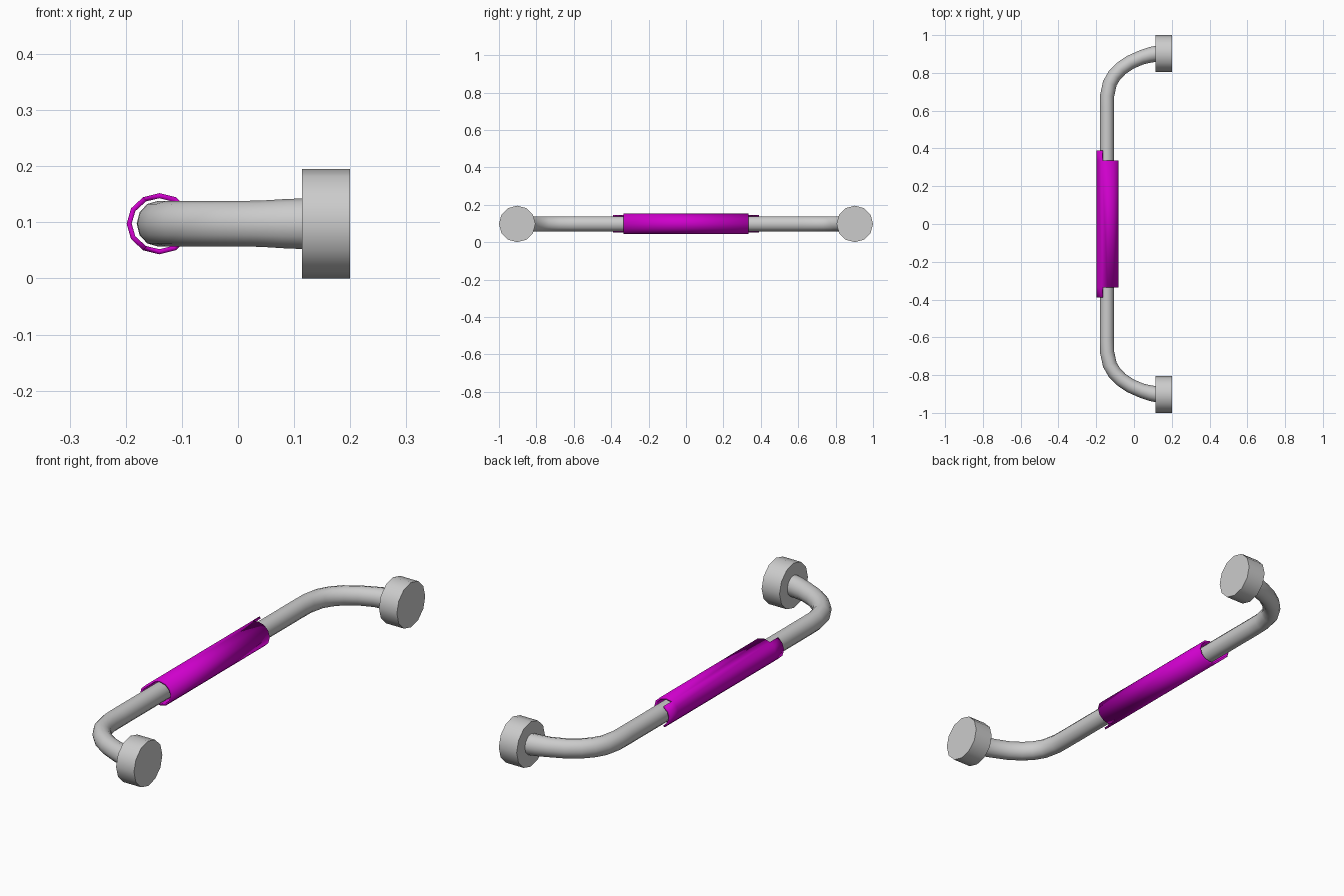
import bpy, bmesh
from math import cos, sin, pi, radians
from mathutils import Vector

if "Cube" in bpy.data.objects:
    bpy.data.objects.remove(bpy.data.objects["Cube"])

CZ = 0.0975          # height of the handle axis
SIDES = 12


def finish(bm, name, angle=40):
    bmesh.ops.recalc_face_normals(bm, faces=bm.faces)
    me = bpy.data.meshes.new(name)
    bm.to_mesh(me)
    bm.free()
    ob = bpy.data.objects.new(name, me)
    bpy.context.collection.objects.link(ob)
    bpy.ops.object.select_all(action='DESELECT')
    bpy.context.view_layer.objects.active = ob
    ob.select_set(True)
    bpy.ops.object.shade_smooth_by_angle(angle=radians(angle))
    return ob


def bridge(bm, a, b, closed=True):
    n = len(a)
    for i in range(n if closed else n - 1):
        j = (i + 1) % n
        bm.faces.new((a[i], a[j], b[j], b[i]))


# Bent bar: elliptical rings swept along a smooth half path, then mirrored
half = [(-0.143, 0.62), (-0.142, 0.68), (-0.128, 0.745), (-0.104, 0.786), (-0.07, 0.822),
        (-0.02, 0.856), (0.04, 0.882), (0.085, 0.895), (0.125, 0.9025)]
path = [Vector((x, -y)) for x, y in reversed(half)] + [Vector(p) for p in half]
bm = bmesh.new()
rings = []
for k, p in enumerate(path):
    t = (path[min(k + 1, len(path) - 1)] - path[max(k - 1, 0)]).normalized()
    nrm = Vector((t.y, -t.x))
    grow = 0.005 * max(0, min(1, (p.x - 0.03) / 0.08))    # slight flare at the mounts
    ring = []
    for i in range(SIDES):
        a = 2 * pi * i / SIDES
        q = p + nrm * (0.0375 + grow) * cos(a)
        ring.append(bm.verts.new((q.x, q.y, CZ + (0.0405 + grow) * sin(a))))
    if rings:
        bridge(bm, rings[-1], ring)
    rings.append(ring)
bm.faces.new(rings[0])
bm.faces.new(rings[-1])
finish(bm, "bent_bar")

# Round mounting discs at both ends
for side, name in ((-1, "front_mount"), (1, "back_mount")):
    bm = bmesh.new()
    ends = [[bm.verts.new((x, side * 0.9025 + 0.0975 * cos(2 * pi * i / SIDES),
                           CZ + 0.0975 * sin(2 * pi * i / SIDES))) for i in range(SIDES)]
            for x in (0.114, 0.2)]
    bridge(bm, *ends)
    for e in ends:
        bm.faces.new(e)
    finish(bm, name)

# Grip sleeve: hollow tube whose outward faces run on as a tab at each end
bm = bmesh.new()
levels = []
for y in (-0.39, -0.335, 0.335, 0.39):
    levels.append([bm.verts.new((-0.14 + 0.0585 * cos(2 * pi * i / SIDES), y,
                                 CZ + 0.0545 * sin(2 * pi * i / SIDES))) for i in range(SIDES)])
bridge(bm, levels[1], levels[2])
for a, b in ((0, 1), (2, 3)):
    bridge(bm, levels[a][4:9], levels[b][4:9], closed=False)
bmesh.ops.delete(bm, geom=[v for v in bm.verts if not v.link_faces], context='VERTS')
sleeve = finish(bm, "grip_sleeve")
mod = sleeve.modifiers.new("wall", 'SOLIDIFY')
mod.thickness = 0.009
mod.offset = -1
# make sure the wall grows inwards, towards the bar
me = sleeve.data
f = me.polygons[0]
axis_dir = f.center - Vector((-0.14, f.center.y, CZ))
if f.normal.dot(axis_dir) < 0:
    me.flip_normals()
mat = bpy.data.materials.new("magenta")
mat.diffuse_color = (0.62, 0.0, 0.6, 1)
mat.use_nodes = True
mat.node_tree.nodes["Principled BSDF"].inputs["Base Color"].default_value = mat.diffuse_color
me.materials.append(mat)
